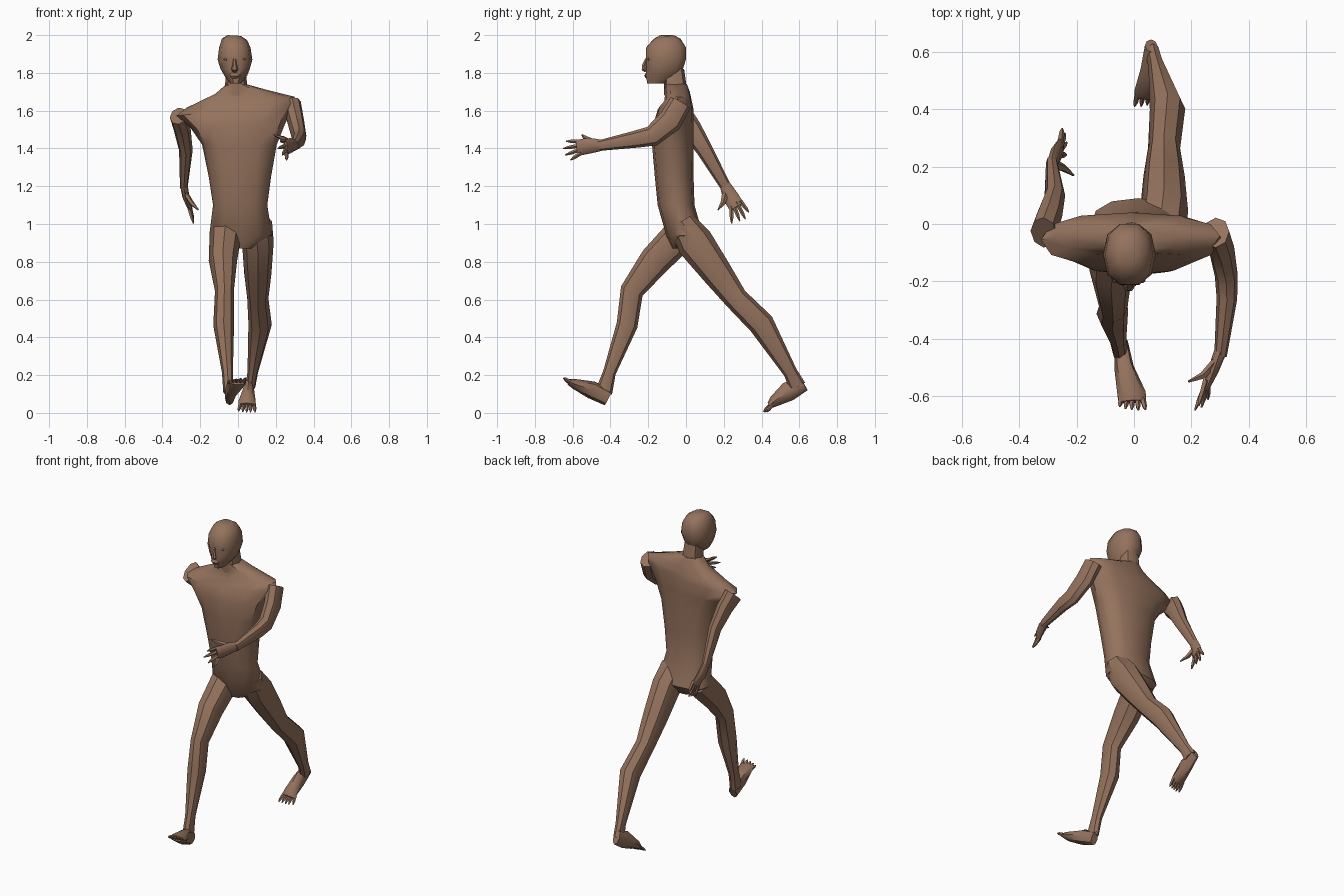
import bpy, bmesh, math
from mathutils import Vector

skin = bpy.data.materials.new("skin")
skin.diffuse_color = (0.30, 0.17, 0.11, 1)


def skin_rings(name, rings):
    """Bridge a list of vertex rings and cap both ends."""
    bm = bmesh.new()
    vs = [[bm.verts.new(p) for p in r] for r in rings]
    n = len(vs[0])
    for a, b in zip(vs, vs[1:]):
        for i in range(n):
            j = (i + 1) % n
            bm.faces.new((a[i], a[j], b[j], b[i]))
    bm.faces.new(vs[0])
    bm.faces.new(vs[-1])
    bmesh.ops.recalc_face_normals(bm, faces=bm.faces)
    me = bpy.data.meshes.new(name)
    bm.to_mesh(me)
    bm.free()
    me.materials.append(skin)
    me.shade_smooth()
    me.set_sharp_from_angle(angle=math.radians(42))
    ob = bpy.data.objects.new(name, me)
    bpy.context.collection.objects.link(ob)
    return ob


def limb(name, rows, n=8):
    """Tube along a path; rows are x, y, z, half width (x), half depth."""
    pts = [Vector(r[:3]) for r in rows]
    rings = []
    for i, (p, r) in enumerate(zip(pts, rows)):
        t = (pts[min(i + 1, len(pts) - 1)] - pts[max(i - 1, 0)]).normalized()
        u = Vector((1, 0, 0))
        u = (u - t * u.dot(t)).normalized()
        v = t.cross(u)
        rings.append([p + u * r[3] * math.cos(a) + v * r[4] * math.sin(a)
                      for a in (2 * math.pi * k / n for k in range(n))])
    return skin_rings(name, rings)


def body(name, rows, n=12, power=0.85):
    """Stacked sections; rows are z, x0, x1, y0, y1, sideways tilt, forward tilt."""
    sp = lambda c: math.copysign(abs(c) ** power, c)
    rings = []
    for z, x0, x1, y0, y1, tx, ty in rows:
        ring = []
        for k in range(n):
            a = 2 * math.pi * k / n
            dx, dy = (x1 - x0) / 2 * sp(math.cos(a)), (y1 - y0) / 2 * sp(math.sin(a))
            ring.append(((x0 + x1) / 2 + dx, (y0 + y1) / 2 + dy, z + tx * dx + ty * dy))
        rings.append(ring)
    return skin_rings(name, rings)


def digits(name, start, end, tips, r):
    """Tapered fingers or toes with bases spread between start and end."""
    a, b = Vector(start), Vector(end)
    for i, tip in enumerate(tips):
        base = a.lerp(b, i / (len(tips) - 1))
        tip = Vector(tip)
        inner = base - (tip - base) * 0.3
        mid = base.lerp(tip, 0.6)
        limb(f"{name}_{i + 1}", [(*inner, r, r), (*mid, r * .8, r * .8),
                                 (*tip, r * .25, r * .25)], 5)


# torso with pelvis and sloping shoulders
body("torso", [
    (0.87, -0.05, 0.07, -0.07, 0.03, 0, 0),
    (0.94, -0.152, 0.18, -0.105, 0.09, 0, 0),
    (1.10, -0.132, 0.155, -0.15, 0.045, 0, 0),
    (1.25, -0.155, 0.175, -0.165, 0.04, 0, 0),
    (1.42, -0.19, 0.205, -0.18, 0.04, 0, 0),
    (1.52, -0.25, 0.25, -0.175, 0.04, 0.05, 0),
    (1.605, -0.325, 0.305, -0.15, 0.04, 0.1, 0),
    (1.645, -0.27, 0.30, -0.115, 0.032, 0.1, 0),
    (1.70, -0.12, 0.15, -0.11, 0.02, 0.08, 0),
    (1.74, -0.062, 0.045, -0.115, 0.005, 0, 0)])
body("neck", [(1.68, -0.07, 0.055, -0.115, 0.01, 0, 0),
              (1.82, -0.065, 0.04, -0.12, -0.01, 0, 0)], 8)

# head, face and nose
body("head", [
    (1.745, -0.042, 0.018, -0.208, -0.10, 0, 0),
    (1.785, -0.072, 0.048, -0.215, -0.03, 0, 0),
    (1.82, -0.092, 0.062, -0.215, -0.012, 0, 0),
    (1.87, -0.108, 0.076, -0.217, 0.004, 0, 0),
    (1.935, -0.10, 0.066, -0.215, 0.004, 0, 0),
    (1.978, -0.085, 0.048, -0.175, -0.025, -0.06, 0),
    (1.998, -0.055, 0.015, -0.14, -0.06, -0.06, 0)], 10)
limb("nose", [(-0.018, -0.21, 1.875, .007, .006), (-0.018, -0.222, 1.84, .012, .012),
              (-0.018, -0.223, 1.818, .019, .014), (-0.018, -0.212, 1.808, .012, .008)], 6)
limb("lips", [(-0.018, -0.208, 1.797, .022, .006), (-0.018, -0.215, 1.785, .025, .008),
              (-0.018, -0.206, 1.772, .018, .006)], 6)
for i, x in enumerate((-0.06, 0.024)):
    limb(f"eye_{i + 1}", [(x, -0.196, 1.878, .012, .005), (x, -0.199, 1.872, .018, .007),
                          (x, -0.196, 1.863, .012, .005)], 6)

# forward arm and hand
limb("forward_arm", [
    (0.285, -0.03, 1.64, .048, .06), (0.305, -0.085, 1.545, .045, .065),
    (0.322, -0.18, 1.465, .04, .055), (0.324, -0.26, 1.45, .036, .046),
    (0.302, -0.46, 1.415, .022, .028)])
limb("forward_hand", [(0.303, -0.44, 1.417, .022, .028), (0.277, -0.51, 1.415, .019, .042),
                      (0.250, -0.575, 1.403, .012, .042)])
digits("forward_finger", (0.245, -0.565, 1.437), (0.256, -0.565, 1.37),
       [(0.225, -0.635, 1.438), (0.212, -0.65, 1.40), (0.235, -0.64, 1.365),
        (0.258, -0.612, 1.338)], .012)
limb("forward_thumb", [(0.285, -0.48, 1.425, .014, .02), (0.24, -0.53, 1.452, .013, .014),
                       (0.19, -0.55, 1.472, .004, .004)], 5)

# rear arm and hand
limb("rear_arm", [
    (-0.315, -0.03, 1.572, .047, .068), (-0.295, 0.03, 1.50, .045, .056),
    (-0.276, 0.10, 1.39, .036, .043), (-0.287, 0.215, 1.19, .02, .028)])
limb("rear_hand", [(-0.287, 0.205, 1.21, .02, .028), (-0.276, 0.235, 1.145, .019, .042),
                   (-0.255, 0.27, 1.09, .012, .042)])
digits("rear_finger", (-0.255, 0.298, 1.108), (-0.255, 0.24, 1.072),
       [(-0.25, 0.333, 1.062), (-0.24, 0.315, 1.025), (-0.235, 0.285, 1.015),
        (-0.236, 0.242, 1.002)], .012)
limb("rear_thumb", [(-0.28, 0.21, 1.165, .014, .02), (-0.245, 0.195, 1.11, .013, .014),
                    (-0.21, 0.17, 1.075, .004, .004)], 5)

# forward leg and foot
limb("forward_leg", [
    (-0.065, -0.02, 0.955, .085, .09), (-0.08, -0.165, 0.805, .075, .083),
    (-0.072, -0.287, 0.645, .05, .062), (-0.076, -0.312, 0.465, .055, .056),
    (-0.056, -0.405, 0.215, .029, .034), (-0.05, -0.435, 0.11, .028, .045)])
limb("forward_foot", [(-0.045, -0.412, 0.078, .024, .042), (-0.035, -0.50, 0.122, .034, .047),
                      (-0.008, -0.595, 0.155, .05, .026), (-0.006, -0.62, 0.165, .048, .016)])
digits("forward_toe", (-0.046, -0.612, 0.162), (0.032, -0.618, 0.168),
       [(-0.05, -0.638, 0.168), (-0.03, -0.645, 0.175), (-0.008, -0.648, 0.18),
        (0.015, -0.65, 0.184), (0.04, -0.648, 0.186)], .011)

# rear leg and foot
limb("rear_leg", [
    (0.095, -0.02, 1.01, .085, .07), (0.105, 0.045, 0.905, .084, .098),
    (0.105, 0.168, 0.737, .072, .08), (0.105, 0.265, 0.605, .056, .063),
    (0.117, 0.40, 0.47, .062, .068), (0.078, 0.552, 0.215, .028, .037),
    (0.066, 0.59, 0.14, .026, .045)])
limb("rear_foot", [(0.06, 0.622, 0.158, .022, .044), (0.055, 0.54, 0.112, .032, .052),
                   (0.048, 0.465, 0.06, .046, .03), (0.047, 0.445, 0.04, .045, .018)])
digits("rear_toe", (0.01, 0.445, 0.04), (0.086, 0.455, 0.04),
       [(0.002, 0.41, 0.008), (0.025, 0.41, 0.006), (0.046, 0.415, 0.004),
        (0.066, 0.42, 0.004), (0.09, 0.43, 0.004)], .011)
